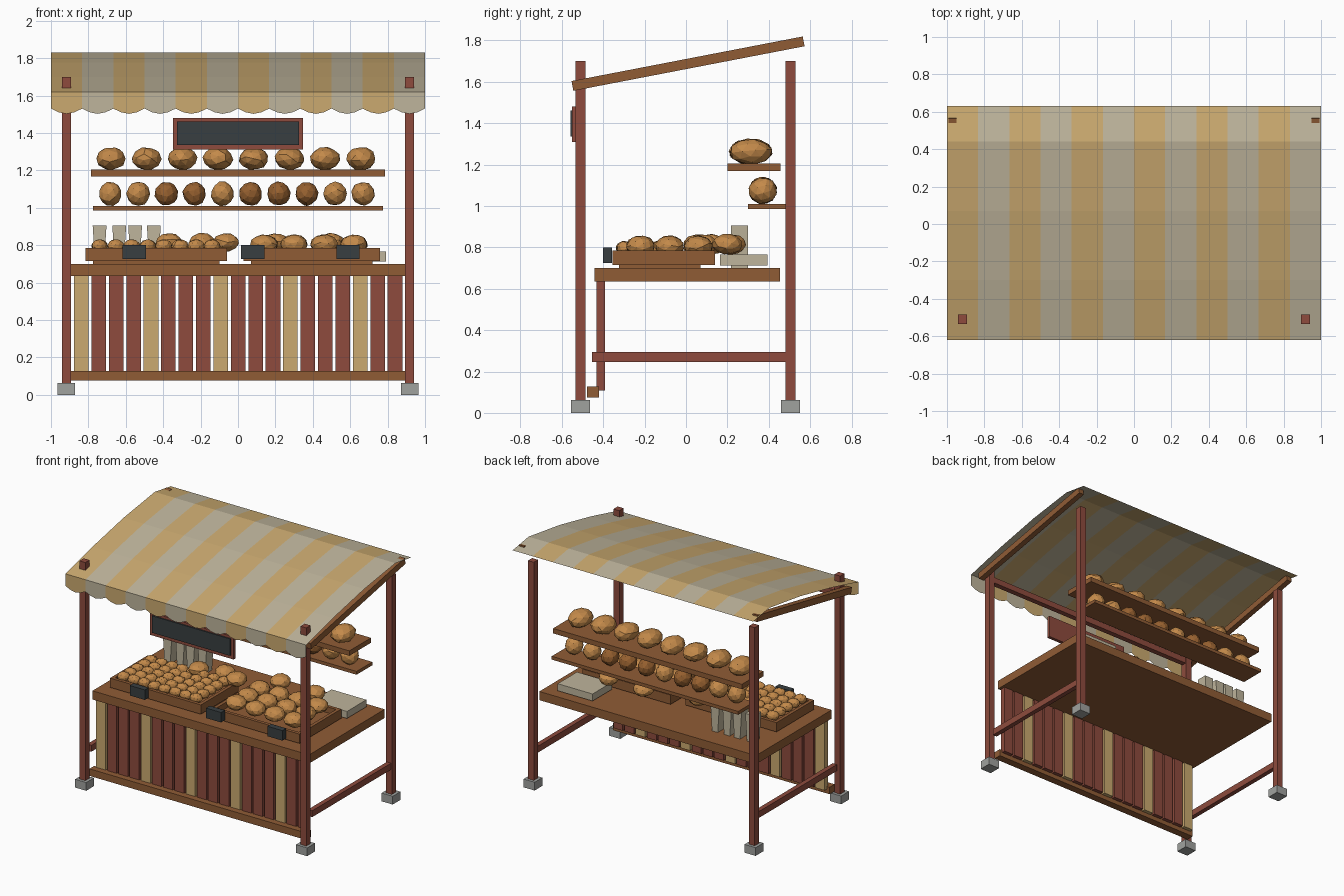
import bpy, bmesh, math, random
from mathutils import Vector, Matrix

random.seed(4)
if "Cube" in bpy.data.objects:
    bpy.data.objects.remove(bpy.data.objects["Cube"])


def material(name, hex_code):
    rgb = [int(hex_code[i:i + 2], 16) / 255 for i in (0, 2, 4)]
    lin = [c / 12.92 if c < 0.04 else ((c + 0.055) / 1.055) ** 2.4 for c in rgb]
    m = bpy.data.materials.new(name)
    m.use_nodes = True
    m.diffuse_color = (*lin, 1)
    m.node_tree.nodes["Principled BSDF"].inputs["Base Color"].default_value = (*lin, 1)
    return m


RED = material("red_wood", "8E4B3D")
BROWN = material("brown_wood", "905C35")
YELLOW = material("yellow_paint", "CBAA70")
CREAM = material("cream_cloth", "BFB59C")
SLATE = material("dark_slate", "383F41")
STONE = material("grey_stone", "A0A29F")
CRUST = material("golden_crust", "C48A4A")
DARK_CRUST = material("dark_crust", "96602F")


def finish(name, bm, *mats):
    mesh = bpy.data.meshes.new(name)
    bm.to_mesh(mesh)
    bm.free()
    for m in mats:
        mesh.materials.append(m)
    ob = bpy.data.objects.new(name, mesh)
    bpy.context.collection.objects.link(ob)
    return ob


def box(name, x, y, z, mat):
    """Box from (low, high) ranges on each axis."""
    bm = bmesh.new()
    bmesh.ops.create_cube(bm, size=1)
    for v in bm.verts:
        v.co = [(r[0] + r[1]) / 2 + c * (r[1] - r[0]) for c, r in zip(v.co, (x, y, z))]
    return finish(name, bm, mat)


def around(c, w):
    return (c - w / 2, c + w / 2)


def bread(name, centre, radii, mat, turn=0.0):
    """Faceted, slightly uneven bun."""
    bm = bmesh.new()
    bmesh.ops.create_icosphere(bm, subdivisions=2, radius=1)
    spin = Matrix.Rotation(random.uniform(0, 6), 3, "Y") @ Matrix.Rotation(random.uniform(0, 6), 3, "X")
    yaw = Matrix.Rotation(turn, 3, "Z")
    for v in bm.verts:
        p = spin @ v.co * random.uniform(0.95, 1.04)
        v.co = yaw @ Vector(a * b for a, b in zip(p, radii)) + Vector(centre)
    return finish(name, bm, mat)


# Posts, feet, side rails and sloping roof beams
for side, sx in (("left", 1), ("right", -1)):
    for end, y in (("front", -0.51), ("back", 0.505)):
        box(f"{end}_{side}_post", around(sx * 0.918, 0.048), around(y, 0.05), (0.05, 1.70), RED)
        box(f"{end}_{side}_foot", around(sx * 0.918, 0.092), around(y, 0.092), (0, 0.062), STONE)
    box(f"{side}_rail", around(sx * 0.918, 0.035), (-0.455, 0.49), (0.247, 0.295), RED)
    beam = box(f"{side}_roof_beam", around(0, 0.042), around(0, 1.138), around(0, 0.048), BROWN)
    beam.rotation_euler.x = math.atan2(0.215, 1.115)
    beam.location = (sx * 0.97, 0.01, 1.688)
box("front_cross_rail", (-0.9, 0.9), around(-0.51, 0.04), (1.535, 1.58), RED)

# Striped awning with a scalloped front edge
bm = bmesh.new()
STRIPES, STEPS = 12, 4
PROFILE = [(-0.62, 1.62), (-0.3, 1.7), (0.07, 1.777), (0.44, 1.83), (0.63, 1.80)]
columns = []
for i in range(STRIPES * STEPS + 1):
    x = -1 + 2 * i / (STRIPES * STEPS)
    hem = 1.53 - 0.028 * math.sin(math.pi * (i % STEPS) / STEPS)
    columns.append([bm.verts.new((x, y, z)) for y, z in [(-0.62, hem)] + PROFILE])
for i, (a, b) in enumerate(zip(columns, columns[1:])):
    for j in range(len(a) - 1):
        f = bm.faces.new((a[j], b[j], b[j + 1], a[j + 1]))
        f.material_index = (i // STEPS) % 2
finish("awning", bm, YELLOW, CREAM)

# Counter with slatted front
box("counter_top", (-0.9, 0.9), (-0.442, 0.455), (0.635, 0.70), BROWN)
box("bottom_board", (-0.9, 0.9), (-0.478, -0.42), (0.075, 0.128), BROWN)
for i in range(19):
    box(f"slat_{i}", around(-0.838 + i * 0.0932, 0.078), (-0.432, -0.392), (0.108, 0.636),
        RED if i % 4 else YELLOW)

# Hanging board
box("sign_frame", (-0.348, 0.348), (-0.55, -0.525), (1.31, 1.48), RED)
box("sign_panel", (-0.325, 0.325), (-0.559, -0.55), (1.335, 1.462), SLATE)

# Shelves and their loaves
box("upper_shelf", (-0.785, 0.785), (0.2, 0.457), (1.168, 1.205), BROWN)
box("lower_shelf", (-0.775, 0.775), (0.3, 0.487), (0.985, 1.01), BROWN)
for i in range(8):
    bread(f"upper_loaf_{i}", (-0.68 + i * 0.191, 0.312, 1.263), (0.08, 0.104, 0.062), CRUST)
for i in range(10):
    bread(f"lower_loaf_{i}", (-0.684 + i * 0.1503, 0.372, 1.075), (0.063, 0.068, 0.065),
          CRUST if i in (0, 1, 4, 8, 9) else DARK_CRUST)


def tray(name, x, y):
    z, t = (0.715, 0.785), 0.025
    box(name + "_runner", (x[0] + 0.04, x[1] - 0.04), (y[0] + 0.03, y[1] - 0.07), (0.70, 0.716), BROWN)
    box(name + "_floor", x, y, (0.715, 0.74), BROWN)
    box(name + "_front", x, (y[0], y[0] + t), z, BROWN)
    box(name + "_back", x, (y[1] - t, y[1]), z, BROWN)
    box(name + "_right", (x[0], x[0] + t), y, z, BROWN)
    box(name + "_left", (x[1] - t, x[1]), y, z, BROWN)


# Tray of small pastries
tray("pastry_tray", (-0.815, -0.06), (-0.355, 0.09))
for i in range(8):
    for j in range(5):
        bread(f"pastry_{i}_{j}", (-0.74 + i * 0.086, -0.3 + j * 0.082, 0.795),
              (0.046, 0.034, 0.036), CRUST, random.uniform(0.2, 0.7))

# Tray of round rolls
tray("roll_tray", (0.03, 0.76), (-0.355, 0.14))
for i in range(4):
    for j in range(3):
        bread(f"roll_{i}_{j}", (0.14 + i * 0.16, -0.22 + j * 0.14, 0.805), (0.074, 0.07, 0.052), CRUST)
for i, (x, y) in enumerate([(-0.37, 0.06), (-0.19, 0.12), (-0.065, 0.08), (0.2, 0.215), (0.5, 0.2)]):
    bread(f"back_roll_{i}", (x, y, 0.815), (0.072, 0.075, 0.05), CRUST)

# Price boards
for i, x in enumerate((-0.555, 0.078, 0.588)):
    box(f"price_board_{i}", around(x, 0.125), (-0.402, -0.357), (0.725, 0.8), SLATE)

# Paper stack and flared paper bags
box("paper_stack", (0.5, 0.79), (0.165, 0.395), (0.712, 0.765), CREAM)
for i, x in enumerate((-0.74, -0.635, -0.55, -0.45)):
    bag = box(f"paper_bag_{i}", around(x, 0.074), (0.218, 0.3), (0.70, 0.905), CREAM)
    for v in bag.data.vertices:
        if v.co.z < 0.8:
            v.co.x = x + (v.co.x - x) * 0.65
